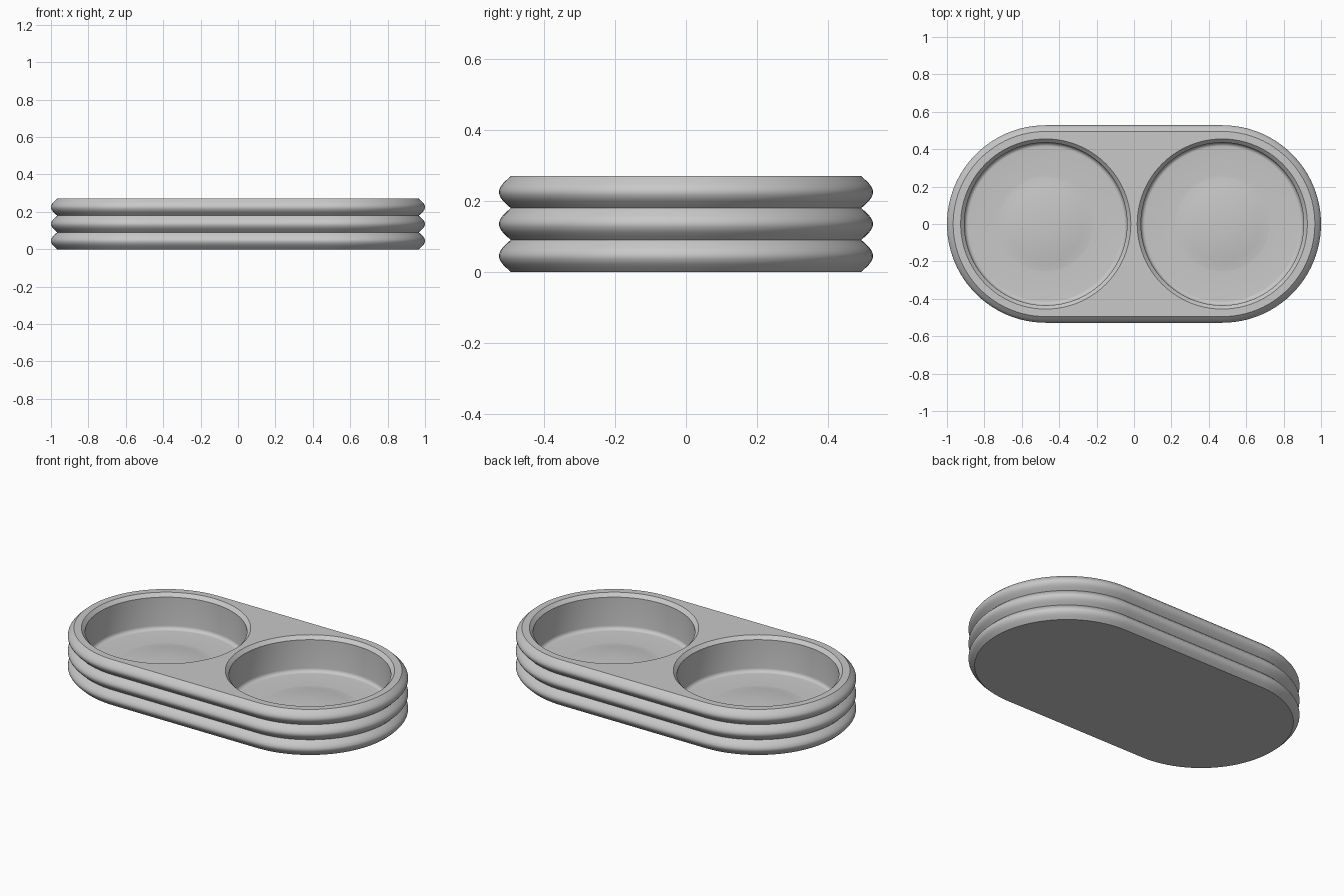
import bpy
import bmesh
from math import pi, sin, cos

cube = bpy.data.objects.get("Cube")
if cube:
    bpy.data.objects.remove(cube, do_unlink=True)

CENTRE = 0.472   # x of the two end arcs and of the wells
RIB = 0.09       # height of one rib
RIBS = 3
TOP = RIB * RIBS
FLOOR = 0.06     # height of the well floor
SEGS = 48        # segments per half circle

grey = bpy.data.materials.new("plain grey")
grey.use_nodes = True
colour = (0.58, 0.58, 0.58, 1)
grey.diffuse_color = colour
grey.node_tree.nodes["Principled BSDF"].inputs["Base Color"].default_value = colour

bm = bmesh.new()


def stadium(r, z):
    """Ring of vertices with two straight sides and two round ends."""
    ring = []
    for side, start in ((1, -pi / 2), (-1, pi / 2)):
        for i in range(SEGS + 1):
            a = start + pi * i / SEGS
            ring.append(bm.verts.new((side * CENTRE + r * cos(a), r * sin(a), z)))
    return ring


def circle(x, r, z):
    n = SEGS * 2
    return [bm.verts.new((x + r * cos(2 * pi * i / n), r * sin(2 * pi * i / n), z))
            for i in range(n)]


def loft(rings):
    for a, b in zip(rings, rings[1:]):
        for i in range(len(a)):
            j = (i + 1) % len(a)
            bm.faces.new((a[i], a[j], b[j], b[i]))


def loop_edges(ring):
    return [bm.edges.get((ring[i - 1], ring[i])) for i in range(len(ring))]


# Ribbed outer wall, each rib with a rounded nose
half = [(0.495, 0), (0.507, 0.011), (0.517, 0.021), (0.523, 0.029),
        (0.527, 0.038), (0.528, 0.045)]
rib = half + [(r, RIB - z) for r, z in half[-2::-1]]
outline = [rib[0]] + [(r, z + k * RIB) for k in range(RIBS) for r, z in rib[1:]]
wall = [stadium(r, z) for r, z in outline]
loft(wall)
bm.faces.new(wall[0])
top_edges = loop_edges(wall[-1])

# Wells: chamfered rim, straight wall, filleted floor, raised central dome
FILLET, WELL_R, DOME_R, DOME_H = 0.022, 0.435, 0.25, 0.022
section = [(0.455, TOP), (WELL_R, TOP - 0.02)]
for i in range(7):
    a = pi / 2 * i / 6
    section.append((WELL_R - FILLET * (1 - cos(a)), FLOOR + FILLET * (1 - sin(a))))
section.append((DOME_R + 0.004, FLOOR))
for t in (1, 0.8, 0.6, 0.4, 0.2):
    section.append((DOME_R * t, FLOOR + DOME_H * (1 - t * t)))

for x in (-CENTRE, CENTRE):
    rings = [circle(x, r, z) for r, z in section]
    loft(rings)
    bm.faces.new(rings[-1])
    top_edges += loop_edges(rings[0])

# Flat top around both wells
bmesh.ops.triangle_fill(bm, edges=top_edges, use_beauty=True, use_dissolve=False)
bmesh.ops.recalc_face_normals(bm, faces=bm.faces)

mesh = bpy.data.meshes.new("double_well_tray")
bm.to_mesh(mesh)
bm.free()
mesh.materials.append(grey)
tray = bpy.data.objects.new("double_well_tray", mesh)
bpy.context.collection.objects.link(tray)

bpy.ops.object.select_all(action="DESELECT")
tray.select_set(True)
bpy.context.view_layer.objects.active = tray
bpy.ops.object.shade_smooth_by_angle(angle=pi / 6)
